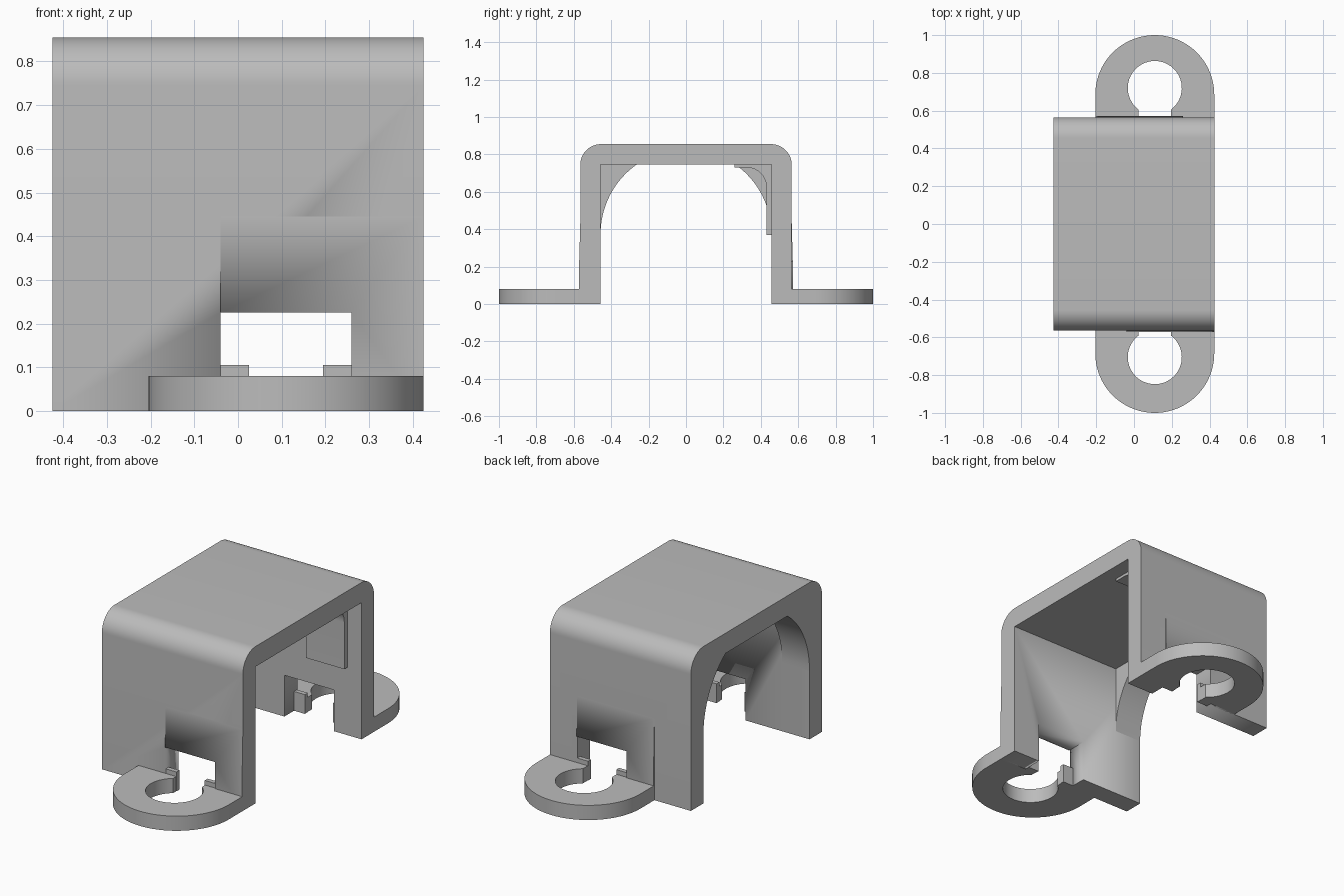
import bpy, bmesh
from math import sin, cos, pi, radians, asin, acos, sqrt
from mathutils import Vector

if "Cube" in bpy.data.objects:
    bpy.data.objects.remove(bpy.data.objects["Cube"])

grey = bpy.data.materials.new("plain grey")
grey.use_nodes = True
colour = (0.5, 0.5, 0.5, 1)
grey.diffuse_color = colour
grey.node_tree.nodes["Principled BSDF"].inputs["Base Color"].default_value = colour

END = 0.425               # half length along x
OUT, INN = 0.565, 0.457   # wall faces
TOP, CEIL = 0.855, 0.745  # roof faces
HOLE_X = 0.11


def arc(cx, cy, r, a0, a1, n=16):
    return [(cx + r * cos(a0 + (a1 - a0) * i / n),
             cy + r * sin(a0 + (a1 - a0) * i / n)) for i in range(n + 1)]


def prism(name, outline, lo, hi, axis="x"):
    """Extrude a flat outline: (y, z) along x, or (x, y) along z."""
    bm = bmesh.new()
    place = (lambda p: (lo, p[0], p[1])) if axis == "x" else (lambda p: (p[0], p[1], lo))
    move = (hi - lo, 0, 0) if axis == "x" else (0, 0, hi - lo)
    face = bm.faces.new([bm.verts.new(place(p)) for p in outline])
    ext = bmesh.ops.extrude_face_region(bm, geom=[face], use_keep_orig=True)
    bmesh.ops.translate(bm, vec=Vector(move),
                        verts=[g for g in ext["geom"] if isinstance(g, bmesh.types.BMVert)])
    bmesh.ops.recalc_face_normals(bm, faces=bm.faces)
    for f in bm.faces:
        f.smooth = True
    mesh = bpy.data.meshes.new(name)
    bm.to_mesh(mesh)
    bm.free()
    mesh.set_sharp_from_angle(angle=radians(30))
    mesh.materials.append(grey)
    ob = bpy.data.objects.new(name, mesh)
    bpy.context.collection.objects.link(ob)
    return ob


def box(name, x0, x1, y0, y1, z0, z1):
    return prism(name, [(y0, z0), (y1, z0), (y1, z1), (y0, z1)], x0, x1)


# Cutter for the openings in both walls
cutter = box("opening_cutter", -0.04, 0.26, -0.8, 0.8, -0.1, 0.225)
cutter.hide_render = True
cutter.hide_viewport = True
cutter.display_type = "WIRE"


def cut(ob):
    mod = ob.modifiers.new("opening", "BOOLEAN")
    mod.operation, mod.solver, mod.object = "DIFFERENCE", "EXACT", cutter


# Arched housing with rounded outer corners
R = 0.11
housing = prism("housing",
                [(OUT, 0)] + arc(OUT - R, TOP - R, R, 0, pi / 2)
                + arc(R - OUT, TOP - R, R, pi / 2, pi)
                + [(-OUT, 0), (-INN, 0), (-INN, CEIL), (INN, CEIL), (INN, 0)], -END, END)
cut(housing)

# Rounded gussets inside the corners at one end
CZ = 0.373
stop = asin((CEIL - CZ) / INN)
for side, word in ((-1, "front"), (1, "back")):
    curve = [(side * y, z) for y, z in arc(0, CZ, INN, 0, stop)]
    prism(word + "_gusset", curve + [(side * INN, CEIL)], -END, -0.26)

# Thin filleted pad in the back inner corner
prism("inner_pad", [(0.26, CEIL), (0.26, 0.73)] + arc(0.325, 0.625, 0.105, pi / 2, 0)
      + [(0.43, 0.37), (INN, 0.37), (INN, CEIL)], 0.11, 0.34)

# Mounting ears, with a keyhole slot open towards the wall
HOLE_R, SLOT = 0.143, 0.087
ear_r, ear_y = 0.315, 0.685
gap = acos(SLOT / HOLE_R)
for side, word, hole_y in ((-1, "front", 0.705), (1, "back", 0.72)):
    ring = ([(HOLE_X + SLOT, OUT), (HOLE_X + ear_r, OUT)]
            + arc(HOLE_X, ear_y, ear_r, 0, pi, 40)
            + [(HOLE_X - ear_r, OUT), (HOLE_X - SLOT, OUT)]
            + arc(HOLE_X, hole_y, HOLE_R, pi + gap, -gap, 40))
    prism(word + "_ear", [(x, side * y) for x, y in ring], 0, 0.08, "z")

    # Small lips narrowing the bottom of the opening
    for x0, x1, lr in ((-0.04, 0.025, "right"), (0.195, 0.26, "left")):
        box(word + "_lip_" + lr, x0, x1, *sorted((side * 0.54, side * OUT)), 0, 0.105)

    # Slightly tapered thickening of the outer wall above the ear
    x0, x1 = (-0.04, END) if side < 0 else (-0.205, 0.26)
    taper = prism(word + "_taper", [(side * 0.56, 0), (side * 0.571, 0),
                                    (side * 0.571, 0.225), (side * 0.565, 0.445),
                                    (side * 0.56, 0.445)], x0, x1)
    cut(taper)
